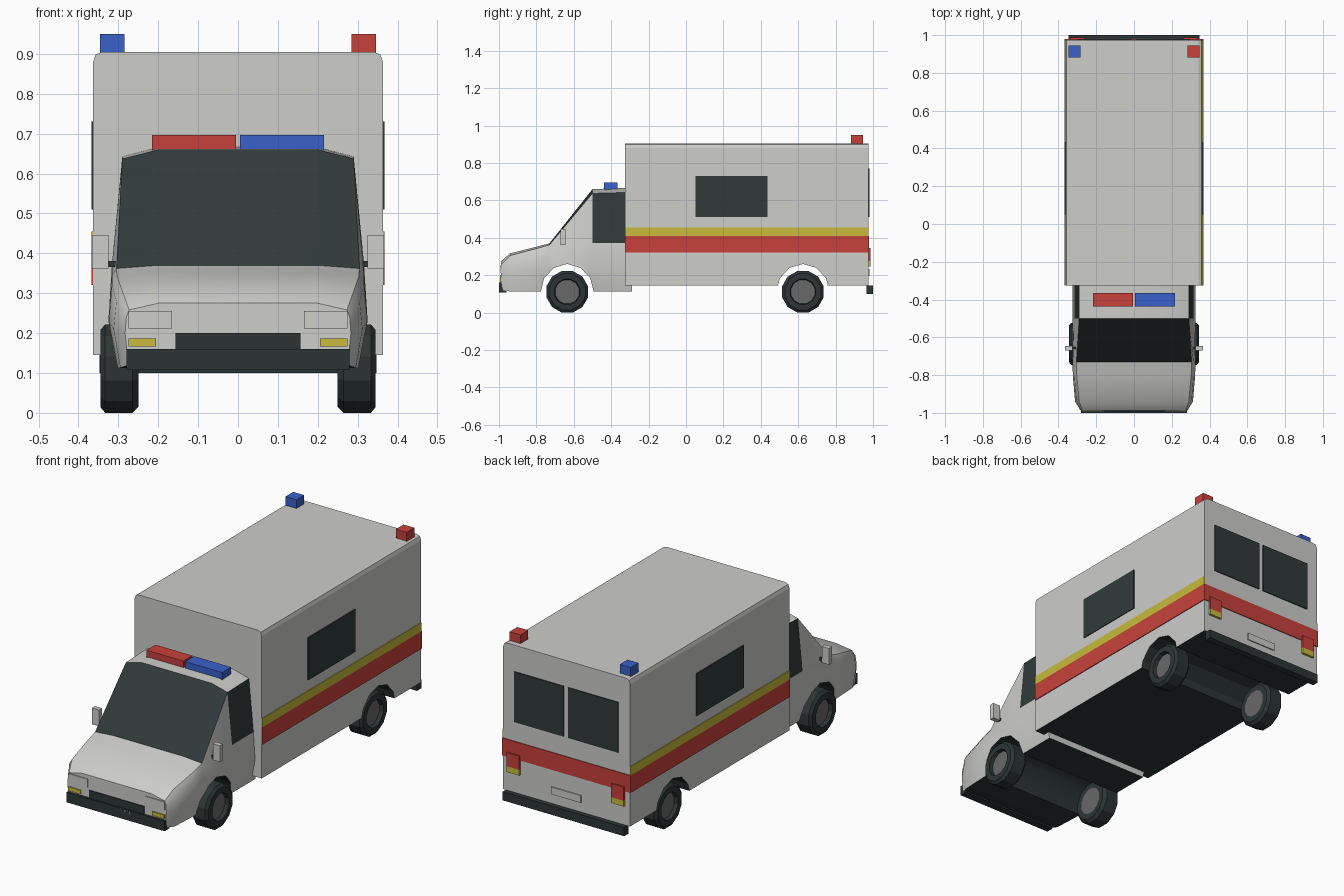
import bpy, bmesh, math
from mathutils import Vector

if "Cube" in bpy.data.objects:
    bpy.data.objects.remove(bpy.data.objects["Cube"], do_unlink=True)


def material(name, r, g, b):
    m = bpy.data.materials.new(name)
    m.use_nodes = True
    m.diffuse_color = (r, g, b, 1)
    bsdf = next(n for n in m.node_tree.nodes if n.type == 'BSDF_PRINCIPLED')
    bsdf.inputs["Base Color"].default_value = (r, g, b, 1)
    bsdf.inputs["Roughness"].default_value = 0.7
    return m


white = material("white_paint", .61, .61, .59)
black = material("black_trim", .026, .036, .036)
glass = material("dark_glass", .03, .042, .042)
red = material("red", .58, .053, .045)
yellow = material("yellow", .58, .5, .045)
blue = material("blue", .042, .12, .6)
grey = material("hub_grey", .14, .14, .14)
SHELL = [white, black, glass]


def finish(name, bm, mats):
    bmesh.ops.recalc_face_normals(bm, faces=bm.faces)
    me = bpy.data.meshes.new(name)
    bm.to_mesh(me)
    bm.free()
    for m in mats:
        me.materials.append(m)
    ob = bpy.data.objects.new(name, me)
    bpy.context.collection.objects.link(ob)
    return ob


def box(name, xs, ys, zs, mat):
    bm = bmesh.new()
    bmesh.ops.create_cube(bm, size=1)
    for v in bm.verts:
        v.co = [lo + (c + .5) * (hi - lo) for c, (lo, hi) in zip(v.co, (xs, ys, zs))]
    return finish(name, bm, [mat])


def pair(name, xs, ys, zs, mat, mat_right=None):
    """Box on the +x side and its mirror on the -x side."""
    box("left_" + name, xs, ys, zs, mat)
    box("right_" + name, (-xs[1], -xs[0]), ys, zs, mat_right or mat)


def loft(name, rings, mats, rule):
    """Skin closed rings; rule(bay, side) gives the material, side -1 for caps."""
    bm = bmesh.new()
    vs = [[bm.verts.new(p) for p in ring] for ring in rings]
    n = len(vs[0])
    for i in range(len(vs) - 1):
        for j in range(n):
            k = (j + 1) % n
            f = bm.faces.new((vs[i][j], vs[i][k], vs[i + 1][k], vs[i + 1][j]))
            f.material_index = rule(i, j)
    for i, ring in ((0, vs[0]), (len(vs) - 1, vs[-1])):
        bm.faces.new(ring).material_index = rule(i, -1)
    return finish(name, bm, mats)


def smooth(ob, degrees):
    bpy.ops.object.select_all(action='DESELECT')
    ob.select_set(True)
    bpy.context.view_layer.objects.active = ob
    bpy.ops.object.shade_smooth_by_angle(angle=math.radians(degrees))


def cut_arch(ob, y):
    """Cut a wheel tunnel right across the body."""
    arc = [(y + .143 * math.cos(a), .105 + .155 * math.sin(a))
           for a in (math.pi * i / 6 for i in range(7))]
    arc = [(y + .143, 0)] + arc + [(y - .143, 0)]
    cutter = loft("arch_cutter", [[(x, p, z) for p, z in arc] for x in (-.6, .6)],
                  SHELL, lambda i, j: 1)
    cutter.hide_render = True
    mod = ob.modifiers.new("arch", 'BOOLEAN')
    mod.operation = 'DIFFERENCE'
    mod.solver = 'EXACT'
    mod.object = cutter
    bpy.ops.object.select_all(action='DESELECT')
    ob.select_set(True)
    bpy.context.view_layer.objects.active = ob
    bpy.ops.object.modifier_apply(modifier=mod.name)
    bpy.data.objects.remove(cutter, do_unlink=True)


FRONT_AXLE, REAR_AXLE = -.635, .625
W, BACK, BOX_FRONT = .363, .975, -.325

# Rear box with softened roof edges and dark underside
half = [(W, .145), (W, .88), (W - .006, .898), (W - .022, .905)]
section = half + [(-x, z) for x, z in reversed(half)]
rear_box = loft("rear_box", [[(x, y, z) for x, z in section] for y in (BOX_FRONT, BACK)],
                SHELL, lambda i, j: 1 if j == len(section) - 1 else 0)
cut_arch(rear_box, REAR_AXLE)

# Cab: half sections from nose to back (sill, waist, belt, shoulder, roof edge)
stations = [
    (-.988, [(.275, .12), (.283, .2), (.28, .24), (.273, .258), (.2, .275)]),
    (-.94, [(.295, .113), (.312, .21), (.305, .28), (.29, .305), (.2, .317)]),
    (-.80, [(.302, .113), (.324, .23), (.316, .32), (.303, .342), (.2, .352)]),
    (-.73, [(.302, .113), (.325, .23), (.316, .345), (.305, .362), (.2, .37)]),
    (-.5, [(.302, .113), (.325, .23), (.316, .372), (.29, .637), (.2, .66)]),
    (-.325, [(.302, .113), (.325, .23), (.316, .372), (.29, .642), (.2, .666)]),
    (-.29, [(.302, .113), (.325, .23), (.316, .372), (.29, .642), (.2, .666)]),
]


def cab_rule(bay, side):
    if side == 9:
        return 1
    if bay == 3 and side in (3, 4, 5):      # windscreen
        return 2
    if bay == 4 and side in (2, 6):         # door windows
        return 2
    return 0


cab = loft("cab", [[(x, y, z) for x, z in pts] + [(-x, y, z) for x, z in reversed(pts)]
                   for y, pts in stations], SHELL, cab_rule)
cut_arch(cab, FRONT_AXLE)
smooth(cab, 35)

# Side stripes and windows
pair("red_stripe", (W - .002, W + .004), (BOX_FRONT, BACK + .004), (.32, .41), red)
pair("yellow_stripe", (W - .002, W + .004), (BOX_FRONT, BACK), (.41, .455), yellow)
pair("side_window", (W - .002, W + .004), (.05, .435), (.51, .73), glass)

# Back doors
box("back_stripe", (-W, W), (BACK - .002, BACK + .004), (.32, .41), red)
pair("back_window", (.013, .298), (BACK - .002, BACK + .005), (.51, .77), glass)
pair("tail_light", (.262, .335), (BACK - .002, BACK + .012), (.275, .345), red)
pair("tail_indicator", (.262, .335), (BACK - .002, BACK + .012), (.245, .275), yellow)
box("back_plate", (-.085, .085), (BACK - .002, BACK + .006), (.195, .232), white)
box("back_bumper", (-.347, .347), (BACK - .01, 1), (.1, .145), black)

# Nose
box("front_bumper", (-.28, .28), (-1, -.96), (.108, .16), black)
box("grille", (-.157, .157), (-.993, -.97), (.16, .2), black)
box("front_plate", (-.085, .085), (-1.0, -.99), (.12, .157), white)
pair("headlight", (.165, .274), (-.993, -.97), (.212, .255), white)
pair("fog_light", (.205, .274), (-.994, -.97), (.167, .187), yellow)

# Mirrors
pair("mirror", (.325, .366), (-.67, -.645), (.362, .446), white)
pair("mirror_arm", (.3, .327), (-.663, -.65), (.366, .381), black)

# Beacons
pair("cab_beacon", (.005, .216), (-.438, -.365), (.655, .696), blue, red)
pair("rear_beacon", (.284, .346), (.882, .945), (.895, .95), red, blue)


# Wheels: lathed tyre, recessed outer hub, flush inner hub
PROFILE = [(.25, .07), (.25, .1), (.265, .115), (.333, .115), (.345, .1), (.345, .07), (.325, .066)]
SIDES = 12


def wheel(name, side, y):
    rings = []
    for x, r in PROFILE:
        angles = [2 * math.pi * (k + .5) / SIDES for k in range(SIDES)]
        rings.append([Vector((side * x, y + r * math.cos(a), .111 + r * math.sin(a)))
                      for a in angles])
    loft(name, rings, [black, grey], lambda i, j: 1 if j == -1 else 0)


for label, side in (("left", 1), ("right", -1)):
    wheel("front_" + label + "_wheel", side, FRONT_AXLE)
    wheel("rear_" + label + "_wheel", side, REAR_AXLE)
